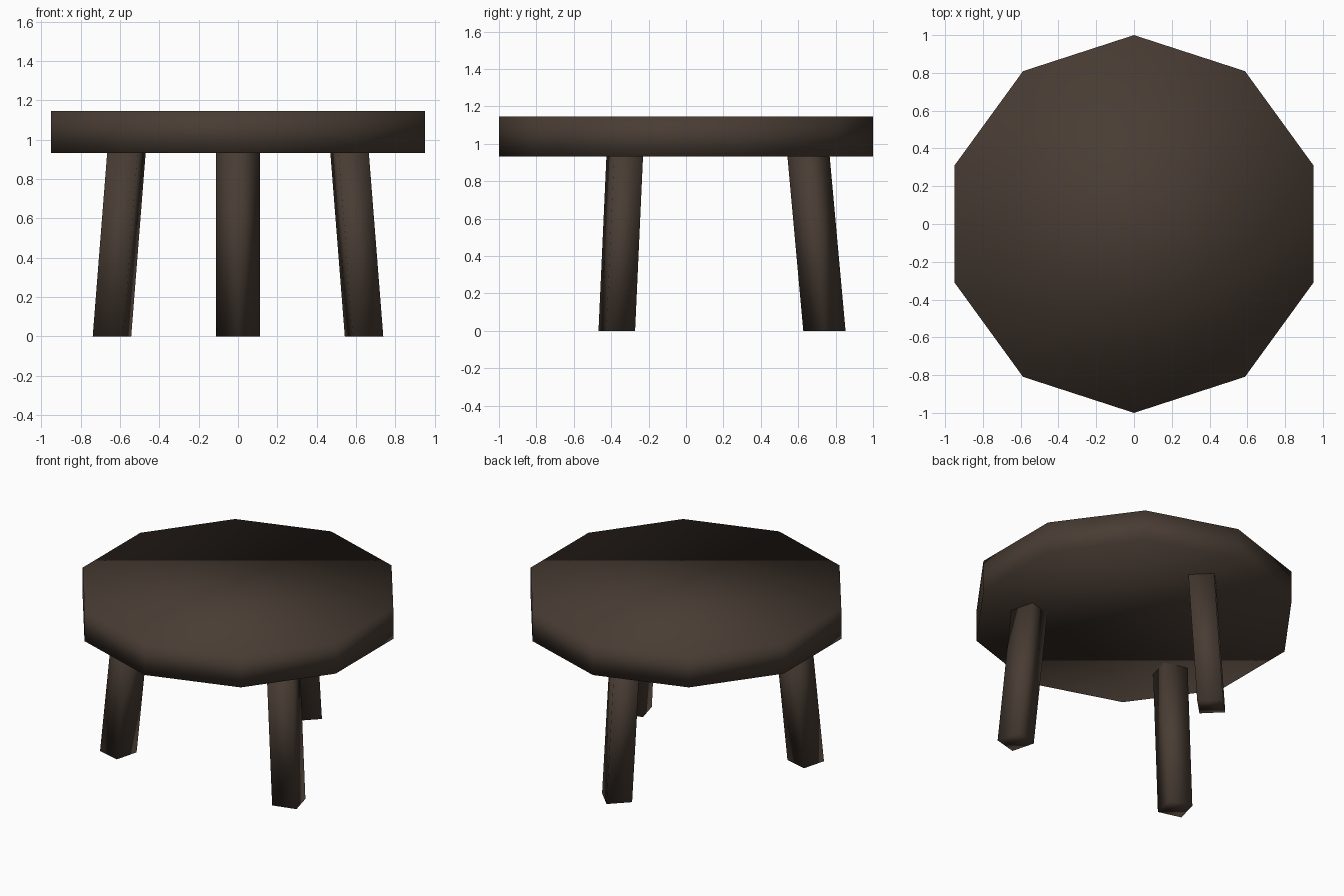
import bpy, bmesh, math

if "Cube" in bpy.data.objects:
    bpy.data.objects.remove(bpy.data.objects["Cube"])

wood = bpy.data.materials.new("dark wood")
wood.diffuse_color = (0.066, 0.046, 0.034, 1)
wood.use_nodes = True
wood.node_tree.nodes["Principled BSDF"].inputs["Base Color"].default_value = wood.diffuse_color


def ring(bm, sides, radius, cx, cy, z, start):
    return [bm.verts.new((cx + radius * math.cos(start + math.tau * i / sides),
                          cy + radius * math.sin(start + math.tau * i / sides), z))
            for i in range(sides)]


def prism(name, sides, radius, bottom, top, start):
    """Closed prism with level ends; it leans when the end centres differ."""
    bm = bmesh.new()
    a = ring(bm, sides, radius, *bottom, start)
    b = ring(bm, sides, radius, *top, start)
    bm.faces.new(a[::-1])
    bm.faces.new(b)
    for i in range(sides):
        j = (i + 1) % sides
        bm.faces.new((a[i], a[j], b[j], b[i]))
    for f in bm.faces:
        f.smooth = True
    mesh = bpy.data.meshes.new(name)
    bm.to_mesh(mesh)
    bm.free()
    mesh.materials.append(wood)
    obj = bpy.data.objects.new(name, mesh)
    bpy.context.collection.objects.link(obj)
    return obj


# Ten-sided seat with a corner facing front and back
prism("seat", 10, 1.0, (0, 0, 0.933), (0, 0, 1.145), math.pi / 2)

# Three square legs, splayed outwards, 120 degrees apart
for name, deg in (("back_leg", 90), ("left_leg", 210), ("right_leg", 330)):
    ang = math.radians(deg)
    c, s = math.cos(ang), math.sin(ang)
    prism(name, 4, 0.113, (0.74 * c, 0.74 * s, 0), (0.655 * c, 0.655 * s, 0.935), ang)
